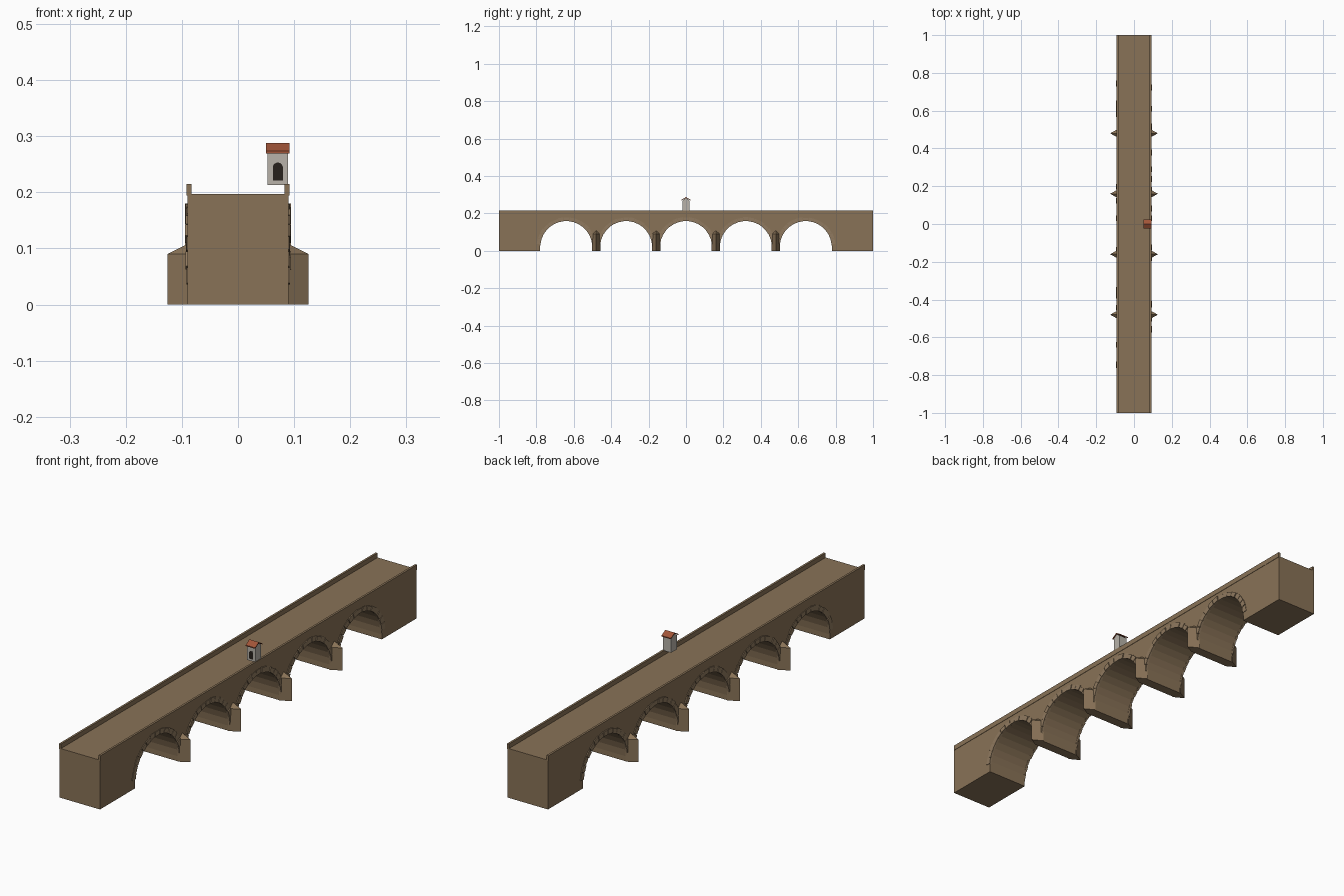
import bpy, bmesh, math, random
from mathutils import Vector

if "Cube" in bpy.data.objects:
    bpy.data.objects.remove(bpy.data.objects["Cube"])
random.seed(4)

def material(name, rgb):
    m = bpy.data.materials.new(name)
    m.diffuse_color = (*rgb, 1)
    m.use_nodes = True
    m.node_tree.nodes["Principled BSDF"].inputs["Base Color"].default_value = m.diffuse_color
    return m

STONE = material("stone", (0.25, 0.17, 0.095))
TRIM = material("trim_stone", (0.28, 0.195, 0.115))
PLASTER = material("plaster", (0.48, 0.45, 0.4))
TILE = material("roof_tile", (0.36, 0.09, 0.04))
DARK = material("niche_dark", (0.02, 0.015, 0.012))

def finish(bm, name, mat):
    bmesh.ops.recalc_face_normals(bm, faces=bm.faces)
    me = bpy.data.meshes.new(name)
    bm.to_mesh(me)
    bm.free()
    ob = bpy.data.objects.new(name, me)
    me.materials.append(mat)
    bpy.context.collection.objects.link(ob)
    return ob

def prism(bm, pts, offset):
    """Closed outline of 3D points swept along offset."""
    face = bm.faces.new([bm.verts.new(p) for p in pts])
    ext = bmesh.ops.extrude_face_region(bm, geom=[face], use_keep_orig=True)
    verts = [g for g in ext["geom"] if isinstance(g, bmesh.types.BMVert)]
    bmesh.ops.translate(bm, verts=verts, vec=offset)

def box(bm, x0, x1, y0, y1, z0, z1):
    prism(bm, [(x0, y0, z0), (x1, y0, z0), (x1, y1, z0), (x0, y1, z0)], (0, 0, z1 - z0))

W = 0.09            # half width of the bridge
R, SPRING = 0.14, 0.02
DECK, TOP = 0.197, 0.215
ARCHES = [-0.64, -0.32, 0, 0.32, 0.64]

# Bridge body: side elevation with five arched openings
pts = [(-W, 1, 0), (-W, 1, DECK), (-W, -1, DECK), (-W, -1, 0)]
for c in ARCHES:
    pts.append((-W, c - R, 0))
    for i in range(17):
        a = math.pi * (1 - i / 16)
        pts.append((-W, c + R * math.cos(a), SPRING + R * math.sin(a)))
    pts.append((-W, c + R, 0))
bm = bmesh.new()
prism(bm, pts, (2 * W, 0, 0))
bmesh.ops.triangulate(bm, faces=[f for f in bm.faces if len(f.verts) > 4])
finish(bm, "bridge_body", STONE)

# Parapets along both edges
for s, side in ((-1, "left"), (1, "right")):
    bm = bmesh.new()
    box(bm, s * 0.083, s * 0.0915, -1, 1, DECK - 0.003, TOP)
    finish(bm, "parapet_" + side, STONE)

# Pointed cutwaters with sloped caps on each pier
bm = bmesh.new()
for y in (-0.48, -0.16, 0.16, 0.48):
    for s in (-1, 1):
        base, mid = [], []
        for z, ring in ((0, base), (0.09, mid)):
            for x, dy in ((0.085, -0.023), (0.126, 0), (0.085, 0.023)):
                ring.append(bm.verts.new((s * x, y + dy, z)))
        apex = bm.verts.new((s * 0.088, y, 0.109))
        bm.faces.new(base)
        for i in range(3):
            j = (i + 1) % 3
            bm.faces.new((base[i], base[j], mid[j], mid[i]))
            bm.faces.new((mid[i], mid[j], apex))
finish(bm, "cutwaters", STONE)

# Voussoir blocks ringing every arch on both faces
bm = bmesh.new()
N = 15
for c in ARCHES:
    for s in (-1, 1):
        for k in range(N):
            a0 = math.radians(6 + 168 * k / N + 0.5)
            a1 = math.radians(6 + 168 * (k + 1) / N - 0.5)
            ri, ro = R - 0.001, R + random.uniform(0.017, 0.021)
            out = random.uniform(0.0915, 0.0945)
            ring = [(s * 0.084, c + r * math.cos(a), SPRING + r * math.sin(a))
                    for r, a in ((ri, a0), (ro, a0), (ro, a1), (ri, a1))]
            prism(bm, ring, (s * (out - 0.084), 0, 0))
finish(bm, "voussoirs", TRIM)

# Small roadside shrine: gabled body on the right parapet
bm = bmesh.new()
prism(bm, [(0.053, -0.018, 0.213), (0.053, 0.018, 0.213), (0.053, 0.018, 0.27),
           (0.053, 0, 0.283), (0.053, -0.018, 0.27)], (0.036, 0, 0))
finish(bm, "shrine_body", PLASTER)

# Shrine roof: two tiled slopes, ridge along x
bm = bmesh.new()
prism(bm, [(0.05, -0.023, 0.2695), (0.05, 0, 0.2835), (0.05, 0.023, 0.2695),
           (0.05, 0.023, 0.2735), (0.05, 0, 0.2875), (0.05, -0.023, 0.2735)], (0.042, 0, 0))
finish(bm, "shrine_roof", TILE)

# Arched niche on the shrine front
arc = [(0.071 + 0.009 * math.cos(math.pi * i / 10), -0.0185,
        0.244 + 0.009 * math.sin(math.pi * i / 10)) for i in range(11)]
bm = bmesh.new()
prism(bm, [(0.062, -0.0185, 0.221), (0.08, -0.0185, 0.221)] + arc, (0, 0.004, 0))
finish(bm, "shrine_niche", DARK)
